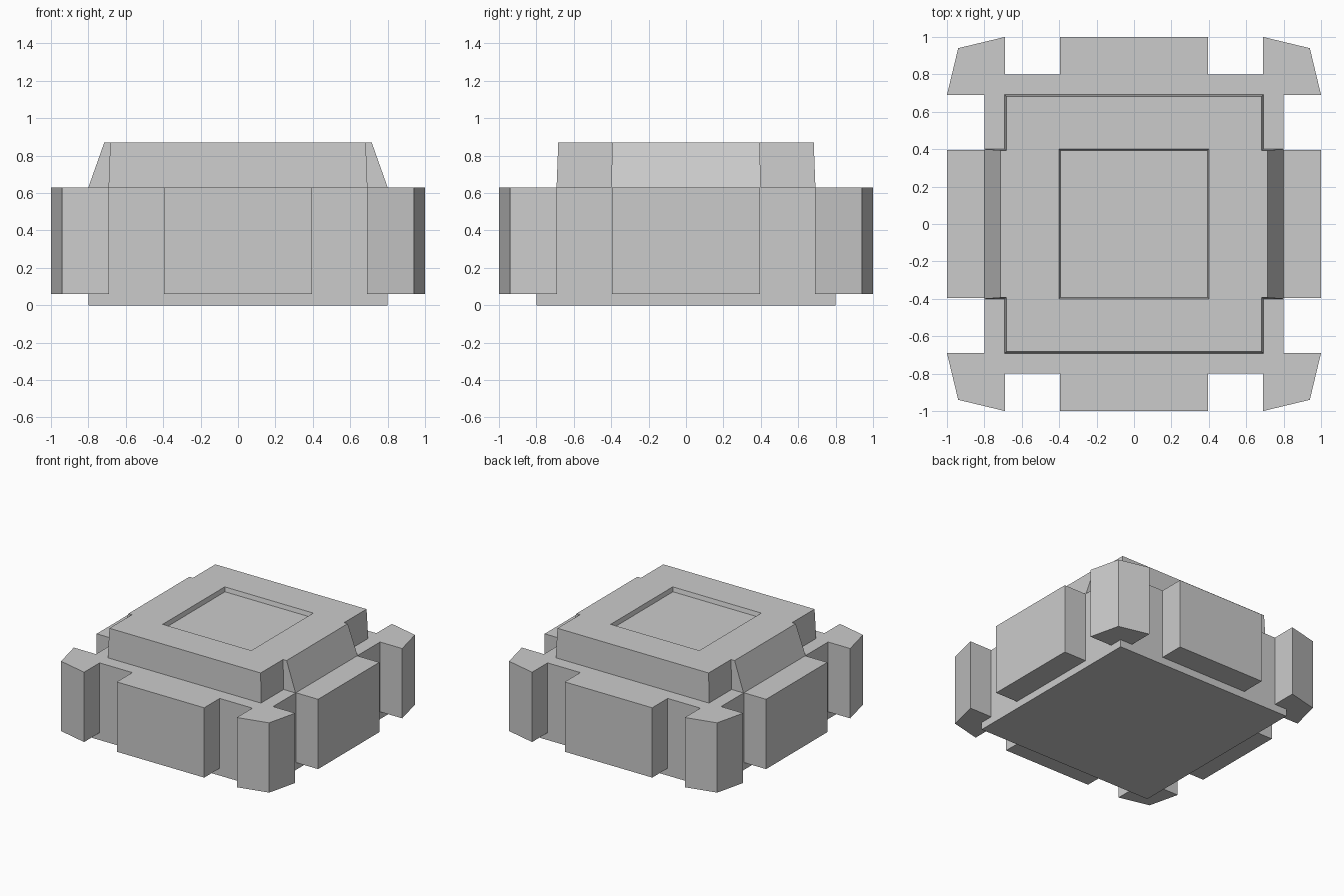
import bpy
import bmesh

if "Cube" in bpy.data.objects:
    bpy.data.objects.remove(bpy.data.objects["Cube"])


def loft(name, low, high, z0, z1, hidden=()):
    """Flat-faced solid between two outlines; sides listed in hidden are left open."""
    bm = bmesh.new()
    a = [bm.verts.new((x, y, z0)) for x, y in low]
    b = [bm.verts.new((x, y, z1)) for x, y in high]
    bm.faces.new(a[::-1])
    bm.faces.new(b)
    n = len(a)
    for i in range(n):
        if i not in hidden:
            j = (i + 1) % n
            bm.faces.new((a[i], a[j], b[j], b[i]))
    mesh = bpy.data.meshes.new(name)
    bm.to_mesh(mesh)
    bm.free()
    obj = bpy.data.objects.new(name, mesh)
    bpy.context.collection.objects.link(obj)
    return obj


def square(h):
    return [(-h, -h), (h, -h), (h, h), (-h, h)]


def turn(points, quarters):
    for _ in range(quarters):
        points = [(-y, x) for x, y in points]
    return points


def cap_outline(half, tab_half, tab_x):
    """Square with a wide tab on the left and right sides."""
    right = [(half, -half), (half, -tab_half), (tab_x, -tab_half),
             (tab_x, tab_half), (half, tab_half), (half, half)]
    return right + turn(right, 2)


LEDGE_Z, PAD_Z, TOP_Z = 0.63, 0.06, 0.87

# Central block
loft("core_block", square(0.8), square(0.8), 0, LEDGE_Z)

# Side pads and corner guards, repeated around the four sides
pad = [(0.8, -0.395), (1.0, -0.395), (1.0, 0.395), (0.8, 0.395)]
guard = [(0.8, 0.69), (1.0, 0.69), (0.94, 0.94), (0.69, 1.0), (0.69, 0.8), (0.8, 0.8)]
for i, side in enumerate(("right", "back", "left", "front")):
    p, g = turn(pad, i), turn(guard, i)
    loft(side + "_side_pad", p, p, PAD_Z, LEDGE_Z, hidden=(3,))
    loft(side + "_corner_guard", g, g, PAD_Z, LEDGE_Z, hidden=(4, 5))

# Raised top with sloping tabs left and right
cap = loft("raised_top", cap_outline(0.692, 0.4, 0.8),
           cap_outline(0.683, 0.394, 0.715), LEDGE_Z, TOP_Z)

# Shallow square recess in the top
depth, over = 0.035, 0.035
cutter = loft("recess_cutter", square(0.392), square(0.408), TOP_Z - depth, TOP_Z + over)
cutter.hide_render = True
cutter.display_type = 'WIRE'
cut = cap.modifiers.new("recess", 'BOOLEAN')
cut.operation = 'DIFFERENCE'
cut.solver = 'EXACT'
cut.object = cutter
